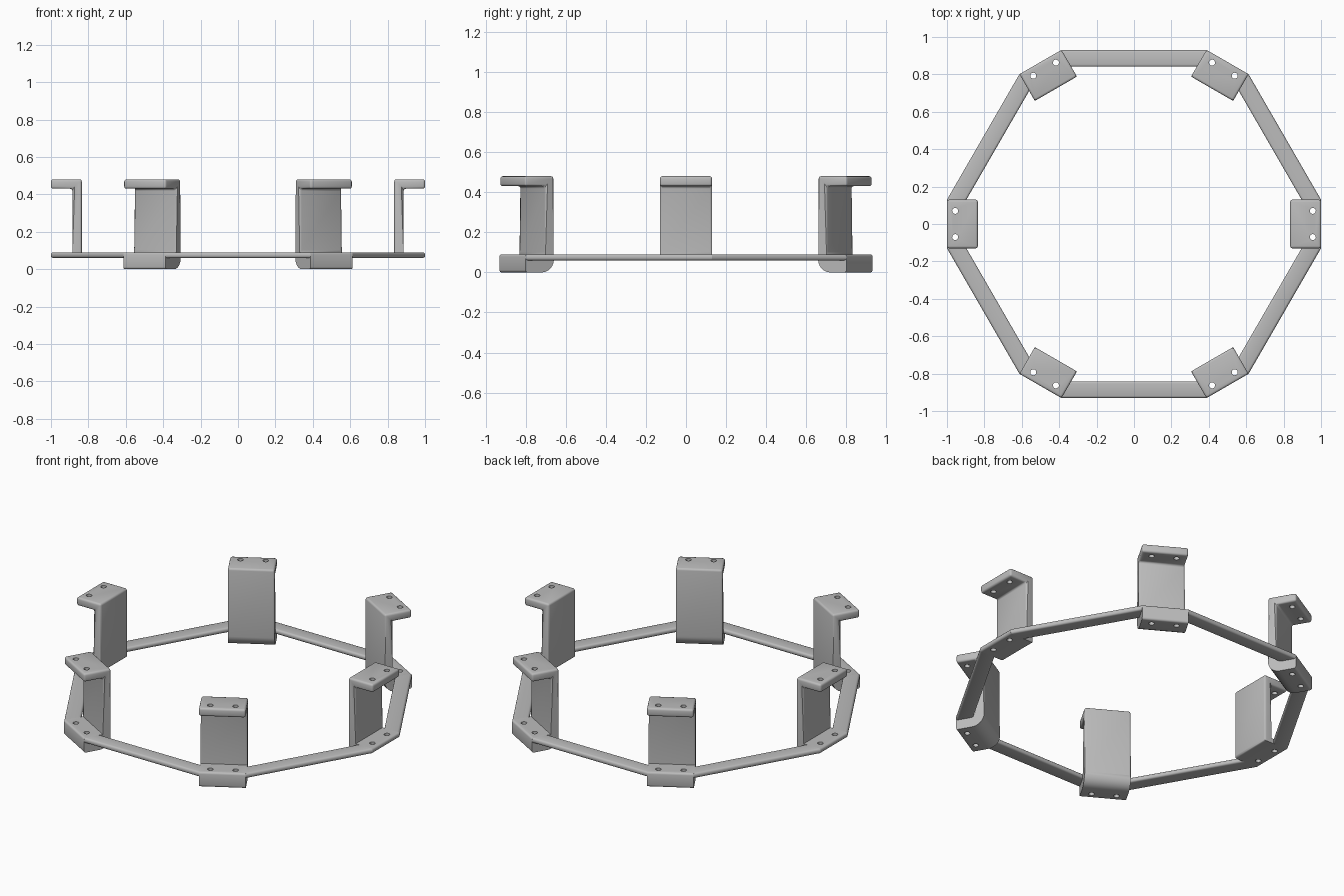
import bpy, bmesh, math
from mathutils import Matrix, Vector

cube = bpy.data.objects.get("Cube")
if cube:
    bpy.data.objects.remove(cube, do_unlink=True)

grey = bpy.data.materials.new("plain_grey")
grey.use_nodes = True
grey.diffuse_color = (0.5, 0.5, 0.5, 1)
grey.node_tree.nodes["Principled BSDF"].inputs["Base Color"].default_value = (0.5, 0.5, 0.5, 1)

OUT, INNER, WALL = 1.0, 0.835, 0.05      # radial reach of a bracket
HALF, BEVEL = 0.13, 0.012                # half width, edge rounding
TOP, RING_TOP, RING_LOW = 0.48, 0.09, 0.06
BAR = 0.09                               # width of a ring bar


def prism(points, along):
    """Extrude a closed outline along a vector."""
    bm = bmesh.new()
    face = bm.faces.new([bm.verts.new(p) for p in points])
    geom = bmesh.ops.extrude_face_region(bm, geom=[face])["geom"]
    bmesh.ops.translate(bm, vec=along, verts=[v for v in geom if isinstance(v, bmesh.types.BMVert)])
    bmesh.ops.recalc_face_normals(bm, faces=bm.faces)
    return bm


def round_edges(bm, keep):
    edges = [e for e in bm.edges if e.calc_face_angle(0) > 0.7 and keep(e)]
    bmesh.ops.bevel(bm, geom=edges, offset=BEVEL, segments=3, profile=0.5, affect='EDGES')


def make_object(name, bm, angle):
    bm.transform(Matrix.Rotation(angle, 4, 'Z'))
    mesh = bpy.data.meshes.new(name)
    bm.to_mesh(mesh)
    bm.free()
    mesh.materials.append(grey)
    obj = bpy.data.objects.new(name, mesh)
    bpy.context.collection.objects.link(obj)
    return obj


def activate(obj):
    bpy.ops.object.select_all(action='DESELECT')
    obj.select_set(True)
    bpy.context.view_layer.objects.active = obj


def drill(obj, angle):
    """Two screw holes straight through both flanges."""
    bm = bmesh.new()
    for side in (-1, 1):
        bmesh.ops.create_cone(bm, cap_ends=True, segments=20, radius1=0.016, radius2=0.016, depth=2,
                              matrix=Matrix.Translation((0.956, side * 0.07, 0)))
    cutter = make_object("hole_cutter", bm, angle)
    cutter.hide_render = True
    mod = obj.modifiers.new("holes", 'BOOLEAN')
    mod.operation, mod.solver, mod.object = 'DIFFERENCE', 'EXACT', cutter
    activate(obj)
    bpy.ops.object.modifier_apply(modifier=mod.name)
    bpy.data.objects.remove(cutter, do_unlink=True)


def bracket(name, angle, foot):
    # C-shaped profile; the deep foot has a rounded inner heel
    low = 0 if foot else RING_LOW
    profile = [(OUT, low), (OUT, RING_TOP), (INNER + WALL, RING_TOP), (INNER + WALL, TOP - WALL),
               (OUT, TOP - WALL), (OUT, TOP), (INNER, TOP)]
    if foot:
        r = 0.07
        for i in range(7):
            a = math.pi + i * math.pi / 12
            profile.append((INNER + r + r * math.cos(a), r + r * math.sin(a)))
    else:
        profile.append((INNER, low))
    bm = prism([(x, -HALF, z) for x, z in profile], Vector((0, 2 * HALF, 0)))

    def keep(e):
        a, b = (v.co for v in e.verts)
        mid = (a + b) / 2
        return abs(a.y - b.y) > 0.1 or mid.z > RING_TOP + 0.01
    round_edges(bm, keep)
    obj = make_object(name, bm, angle)
    drill(obj, angle)
    return obj


def ring_bar(name, angle):
    # Straight bar, mitred against the sides of its two brackets
    apothem = OUT * math.cos(math.pi / 6) + HALF / 2
    half = OUT / 2 - HALF * math.cos(math.pi / 6)
    inset = BAR * math.tan(math.pi / 6)
    outline = [(apothem, -half), (apothem, half), (apothem - BAR, half - inset), (apothem - BAR, inset - half)]
    bm = prism([(x, y, RING_LOW) for x, y in outline], Vector((0, 0, RING_TOP - RING_LOW)))

    def keep(e):
        d = e.verts[0].co - e.verts[1].co
        return abs(d.x) < 0.001 and abs(d.y) > 0.1
    round_edges(bm, keep)
    return make_object(name, bm, angle)


# Six brackets joined by six bars; the two side brackets have thin feet
places = ["left", "back_left", "back_right", "right", "front_right", "front_left"]
bars = ["left_back", "back", "right_back", "right_front", "front", "left_front"]
for i in range(6):
    turn = i * math.pi / 3
    parts = [bracket(places[i] + "_bracket", turn, foot=i % 3 != 0),
             ring_bar(bars[i] + "_ring_bar", turn + math.pi / 6)]
    for part in parts:
        activate(part)
        bpy.ops.object.shade_smooth_by_angle(angle=math.radians(35))
